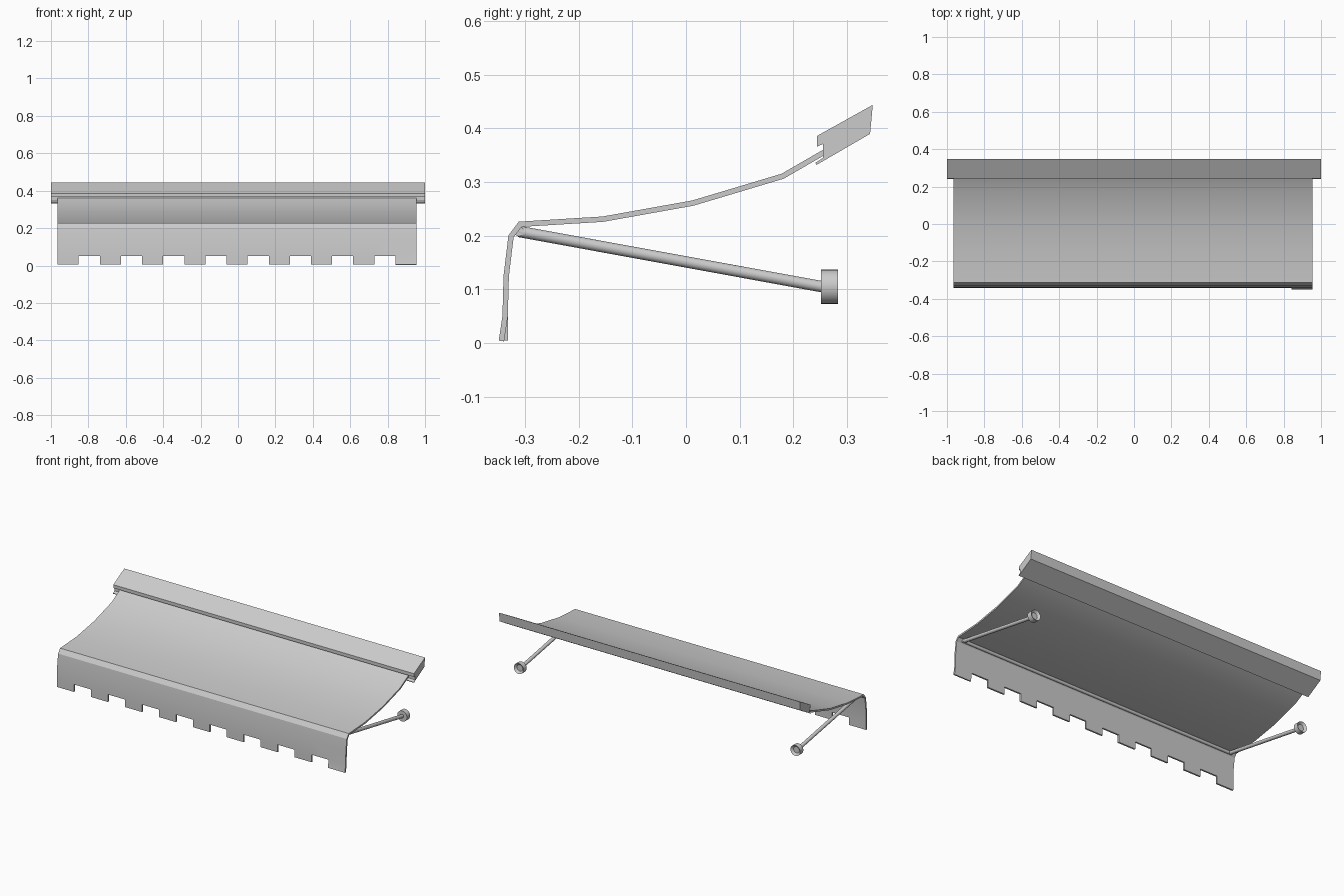
import bpy, bmesh, math
from mathutils import Vector

if "Cube" in bpy.data.objects:
    bpy.data.objects.remove(bpy.data.objects["Cube"])

X0, X1 = -0.965, 0.955        # canopy side edges
MID = (X0 + X1) / 2


def finish(bm, name, smooth=None, thickness=0):
    mesh = bpy.data.meshes.new(name)
    bmesh.ops.recalc_face_normals(bm, faces=bm.faces)
    bm.to_mesh(mesh)
    bm.free()
    ob = bpy.data.objects.new(name, mesh)
    bpy.context.collection.objects.link(ob)
    bpy.ops.object.select_all(action='DESELECT')
    bpy.context.view_layer.objects.active = ob
    ob.select_set(True)
    if thickness:
        mod = ob.modifiers.new("thickness", 'SOLIDIFY')
        mod.thickness = thickness
        mod.offset = 0
        mod.use_even_offset = True
        bpy.ops.object.modifier_apply(modifier=mod.name)
    if smooth:
        bpy.ops.object.shade_smooth_by_angle(angle=math.radians(smooth))
    return ob


def rod(name, a, b, radius, sides=16, recess=0):
    a, b = Vector(a), Vector(b)
    bm = bmesh.new()
    bmesh.ops.create_cone(bm, cap_ends=True, segments=sides, radius1=radius,
                          radius2=radius, depth=(b - a).length)
    if recess:
        # dished socket in the wall side of the foot
        top = max(bm.faces, key=lambda f: f.calc_center_median().z)
        bmesh.ops.inset_region(bm, faces=[top], thickness=radius * 0.4)
        bmesh.ops.translate(bm, verts=top.verts, vec=(0, 0, -recess))
    rot = (b - a).to_track_quat('Z', 'Y').to_matrix()
    bmesh.ops.rotate(bm, verts=bm.verts, matrix=rot)
    bmesh.ops.translate(bm, verts=bm.verts, vec=(a + b) / 2)
    return finish(bm, name, 35)


# Canopy sheet with a hanging valance cut into square tabs
profile = [(0.258, 0.356), (0.18, 0.311), (0.013, 0.261), (-0.155, 0.231),
           (-0.309, 0.2215), (-0.326, 0.199), (-0.335, 0.125),
           (-0.337, 0.05), (-0.337, 0.005)]
COLS = 17
bm = bmesh.new()
grid = [[bm.verts.new((X0 + (X1 - X0) * c / COLS, y, z)) for y, z in profile]
        for c in range(COLS + 1)]
last = len(profile) - 2
for c in range(COLS):
    for r in range(last + 1):
        if r == last and c % 2:
            continue
        bm.faces.new((grid[c][r], grid[c + 1][r],
                      grid[c + 1][r + 1], grid[c][r + 1]))
for col in grid[-2:]:          # the end tab kicks forward slightly
    col[-1].co.y -= 0.007
    col[-1].co.z -= 0.001
loose = [v for v in bm.verts if not v.link_faces]
bmesh.ops.delete(bm, geom=loose, context='VERTS')
finish(bm, "canopy", 30, 0.01)

# Wall header: slanted bar with a slot along the front for the canopy
header = [(0.244, 0.386), (0.348, 0.444), (0.343, 0.39), (0.243, 0.332),
          (0.241, 0.336), (0.255, 0.345), (0.255, 0.371), (0.244, 0.366)]
bm = bmesh.new()
face = bm.faces.new([bm.verts.new((-1, y, z)) for y, z in header])
ext = bmesh.ops.extrude_face_region(bm, geom=[face])["geom"]
bmesh.ops.translate(bm, vec=(2, 0, 0),
                    verts=[g for g in ext if isinstance(g, bmesh.types.BMVert)])
finish(bm, "wall_header")

# Front bar under the fold, and the two support arms with wall feet
ARM = 0.92
rod("front_bar", (MID - ARM - 0.01, -0.311, 0.208),
    (MID + ARM + 0.01, -0.311, 0.208), 0.009)
for side, s in (("left", -1), ("right", 1)):
    x = MID + s * ARM
    rod(side + "_arm", (x, -0.311, 0.208), (x, 0.26, 0.104), 0.0105)
    rod(side + "_wall_foot", (x, 0.252, 0.105), (x, 0.283, 0.105),
        0.032, 24, 0.012)
